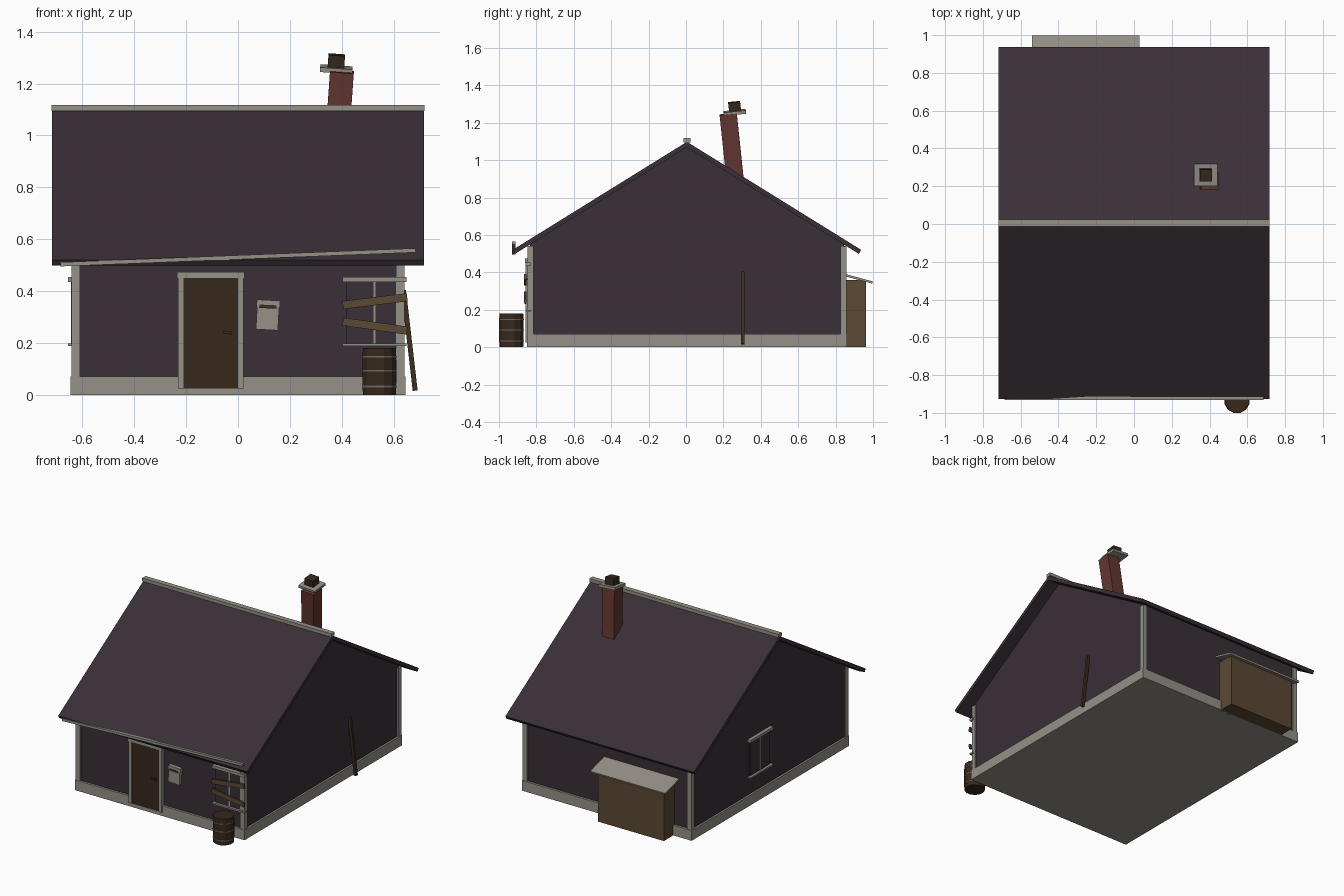
import bpy, bmesh, math
from mathutils import Matrix, Vector

cube = bpy.data.objects.get("Cube")
if cube:
    bpy.data.objects.remove(cube, do_unlink=True)


def material(name, r, g, b):
    m = bpy.data.materials.new(name)
    m.use_nodes = True
    m.diffuse_color = (r, g, b, 1)
    m.node_tree.nodes["Principled BSDF"].inputs["Base Color"].default_value = (r, g, b, 1)
    return m


SLATE = material("dusky purple", 0.041, 0.029, 0.038)
TRIM = material("weathered grey", 0.300, 0.282, 0.240)
DOOR = material("dark brown", 0.038, 0.021, 0.012)
OLD_WOOD = material("aged brown", 0.046, 0.027, 0.015)
WOOD = material("plank brown", 0.106, 0.065, 0.034)
BRICK = material("brick red", 0.126, 0.038, 0.030)
IRON = material("dull iron", 0.150, 0.142, 0.125)

CY = 0.005            # depth centre of the house
FRONT, BACK = CY - 0.845, CY + 0.845
SIDE = 0.632


def finish(name, bm, mat):
    bmesh.ops.recalc_face_normals(bm, faces=bm.faces)
    me = bpy.data.meshes.new(name)
    bm.to_mesh(me)
    bm.free()
    me.materials.append(mat)
    ob = bpy.data.objects.new(name, me)
    bpy.context.scene.collection.objects.link(ob)
    return ob


def box(name, size, loc, mat, rot=(0, 0, 0)):
    bm = bmesh.new()
    bmesh.ops.create_cube(bm, size=1, matrix=Matrix.Diagonal((*size, 1)))
    ob = finish(name, bm, mat)
    ob.location = loc
    ob.rotation_euler = [math.radians(a) for a in rot]
    return ob


def beam(name, a, b, width, depth, mat):
    """Board running from point a to point b."""
    a, b = Vector(a), Vector(b)
    d = b - a
    ob = box(name, (width, depth, d.length), (a + b) / 2, mat)
    ob.rotation_euler = d.to_track_quat('Z', 'Y').to_euler()
    return ob


def prism(name, profile, half, mat):
    """Extrude a (y, z) profile along x."""
    bm = bmesh.new()
    face = bm.faces.new([bm.verts.new((-half, y + CY, z)) for y, z in profile])
    out = bmesh.ops.extrude_face_region(bm, geom=[face])
    verts = [v for v in out["geom"] if isinstance(v, bmesh.types.BMVert)]
    bmesh.ops.translate(bm, verts=verts, vec=(2 * half, 0, 0))
    return finish(name, bm, mat)


def lathe(name, profile, loc, mat, sides=12):
    """Closed turned solid from (radius, z) rings."""
    bm = bmesh.new()
    rings = []
    for r, z in profile:
        rings.append([bm.verts.new((r * math.cos((i + .5) * math.tau / sides),
                                    r * math.sin((i + .5) * math.tau / sides), z))
                      for i in range(sides)])
    for low, high in zip(rings, rings[1:]):
        for i in range(sides):
            j = (i + 1) % sides
            bm.faces.new((low[i], low[j], high[j], high[i]))
    bm.faces.new(rings[0])
    bm.faces.new(rings[-1])
    ob = finish(name, bm, mat)
    ob.location = loc
    return ob


# Walls, plinth and corner posts
prism("walls", [(-.84, .01), (.84, .01), (.84, .55), (0, 1.07), (-.84, .55)], SIDE, SLATE)
box("plinth", (1.29, 1.71, 0.07), (0, CY, 0.035), TRIM)
for sx, xn in ((-1, "right"), (1, "left")):
    for y, yn in ((FRONT + 0.009, "front"), (BACK - 0.009, "back")):
        box(f"{yn}_{xn}_corner_post", (0.032, 0.032, 0.48), (sx * 0.625, y, 0.30), TRIM)

# Roof and ridge
prism("roof", [(-.932, .52), (0, 1.098), (.932, .52), (.919, .499), (0, 1.069), (-.919, .499)],
      0.717, SLATE)
box("ridge_cap", (1.437, 0.036, 0.022), (0, CY, 1.106), TRIM)

# Sagging gutter
beam("gutter", (-0.685, -0.922, 0.503), (0.685, -0.922, 0.557), 0.019, 0.016, TRIM)

# Door with frame and handle
box("door", (0.21, 0.02, 0.425), (-0.105, FRONT - 0.0015, 0.2365), DOOR)
for x, n in ((-0.22, "right"), (0.01, "left")):
    box(f"door_{n}_jamb", (0.021, 0.03, 0.43), (x, FRONT - 0.002, 0.24), TRIM)
box("door_header", (0.26, 0.036, 0.024), (-0.105, FRONT - 0.004, 0.461), TRIM)
box("door_handle", (0.032, 0.008, 0.007), (-0.042, FRONT - 0.0155, 0.24), OLD_WOOD)
box("door_knob", (0.010, 0.012, 0.014), (-0.029, FRONT - 0.0155, 0.238), OLD_WOOD)

# Crooked letter box
box("letter_box", (0.085, 0.024, 0.095), (0.114, FRONT - 0.006, 0.298), TRIM, (0, 3, 0))
box("letter_box_lid", (0.09, 0.028, 0.026), (0.117, FRONT - 0.008, 0.352), TRIM, (0, 3, 0))
box("letter_slot", (0.066, 0.006, 0.013), (0.115, FRONT - 0.021, 0.34), OLD_WOOD, (0, 3, 0))


# Windows, built facing -y and turned into place
def window(name, loc, turn):
    parts = [box(name + "_pane", (0.215, 0.009, 0.25), (0, -0.003, 0.32), SLATE),
             box(name + "_head", (0.247, 0.028, 0.019), (0, -0.01, 0.444), TRIM),
             box(name + "_sill", (0.247, 0.028, 0.011), (0, -0.01, 0.193), TRIM),
             box(name + "_mullion", (0.009, 0.012, 0.25), (0, -0.006, 0.32), TRIM)]
    m = Matrix.Translation(loc) @ Matrix.Rotation(math.radians(turn), 4, 'Z')
    for p in parts:
        p.matrix_world = m @ Matrix.Translation(p.location)


window("front_window", (0.526, FRONT + 0.005, 0), 0)
window("side_window", (-SIDE, 0.11, 0), -90)

# Boards nailed over the front window
for n, z, tilt in (("upper", 0.361, -7), ("lower", 0.265, 8)):
    box(n + "_board", (0.25, 0.012, 0.031), (0.528, FRONT - 0.02, z), WOOD, (0, tilt, 0))

# Plank leaning on the side wall
beam("leaning_plank", (0.683, 0.303, 0.016), (0.638, 0.303, 0.403), 0.018, 0.019, OLD_WOOD)

# Barrel with hoops
BX, BY = 0.545, -0.934
lathe("barrel", [(.066, 0), (.0675, .05), (.068, .09), (.0675, .13), (.066, .18)],
      (BX, BY, 0), DOOR)
for i, z in enumerate((0.032, 0.092, 0.147)):
    lathe(f"barrel_hoop_{i + 1}", [(.069, -.003), (.069, .003)], (BX, BY, z), IRON)

# Storage bin against the back wall
box("bin", (0.50, 0.13, 0.36), (-0.255, 0.897, 0.18), WOOD)
box("bin_lid", (0.57, 0.165, 0.012), (-0.255, 0.918, 0.367), TRIM, (-15, 0, 0))

# Leaning chimney
LEAN = (6, 4, 0)
box("chimney", (0.092, 0.092, 0.45), (0.385, 0.249, 1.023), BRICK, LEAN)
box("chimney_cap", (0.125, 0.118, 0.018), (0.379, 0.261, 1.255), TRIM, LEAN)
box("chimney_pot", (0.064, 0.064, 0.055), (0.379, 0.260, 1.284), DOOR, LEAN)
